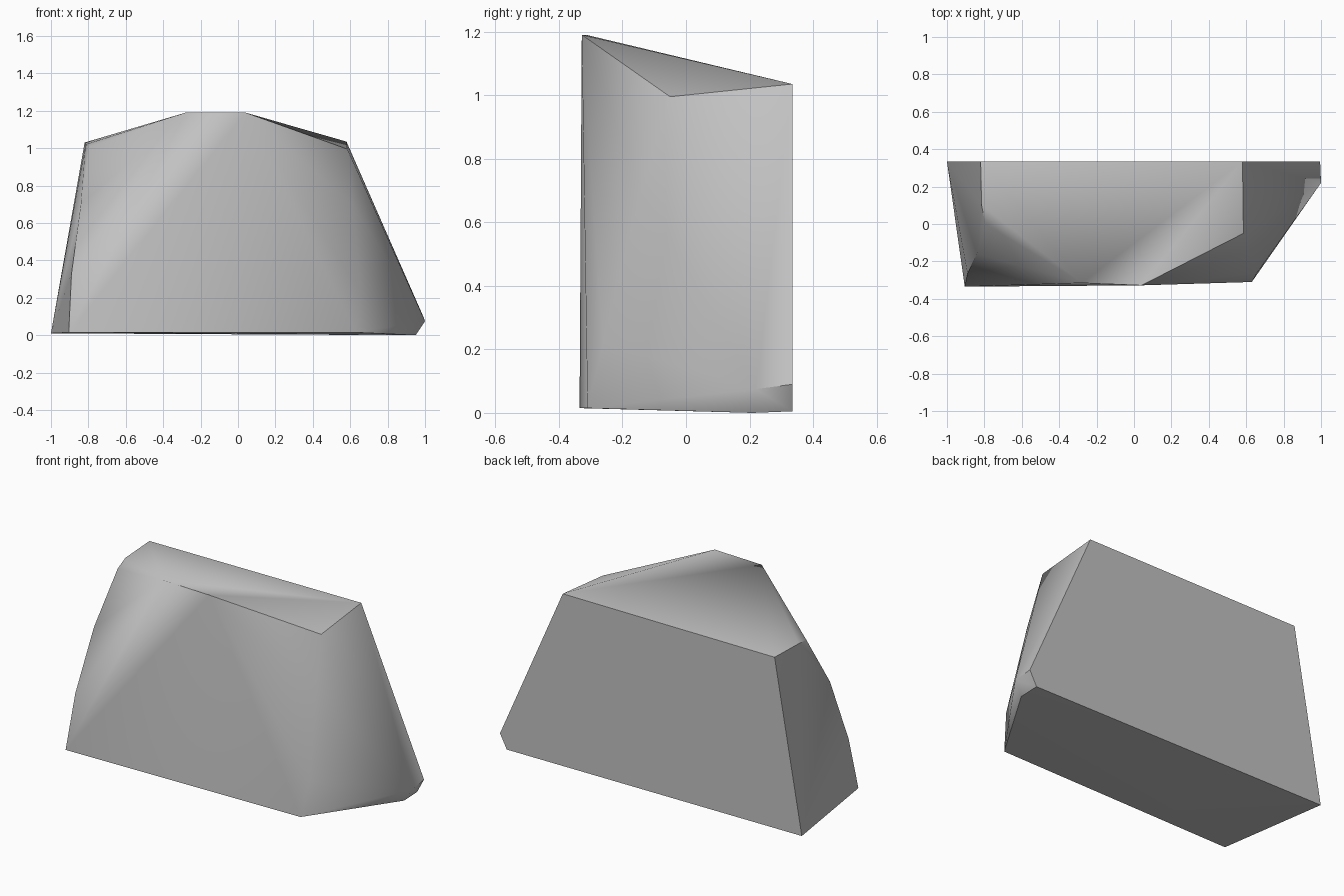
import bpy, bmesh, math

cube = bpy.data.objects.get("Cube")
if cube:
    bpy.data.objects.remove(cube, do_unlink=True)

# Stone material
stone = bpy.data.materials.new("grey stone")
stone.use_nodes = True
colour = (0.54, 0.54, 0.54, 1)
stone.diffuse_color = colour
bsdf = stone.node_tree.nodes["Principled BSDF"]
bsdf.inputs["Base Color"].default_value = colour
bsdf.inputs["Roughness"].default_value = 0.9

# Corners of the cut stone, grouped by region
back = [(-1, .335, .01), (-.82, .335, 1.03), (.58, .335, 1.035),
        (.995, .335, .09), (.95, .335, .005)]
front_base = [(-.905, -.335, .015), (.63, -.31, .015)]
crest = [(-.28, -.315, 1.19), (.04, -.328, 1.19)]
left_edge = [(-.815, .1, 1.02), (-.795, 0, 1.0),
             (-.84, -.16, .7), (-.89, -.265, .33)]
right_edge = [(.585, -.05, .995), (.615, -.14, .7), (.657, -.262, .22)]
right_chip = [(1, .22, .075), (.95, .21, 0)]

# Wrap the corners in a convex skin
bm = bmesh.new()
for co in back + front_base + crest + left_edge + right_edge + right_chip:
    bm.verts.new(co)
hull = bmesh.ops.convex_hull(bm, input=bm.verts)
loose = {v for v in hull["geom_interior"] + hull["geom_unused"]
         if isinstance(v, bmesh.types.BMVert)}
bmesh.ops.delete(bm, geom=list(loose), context='VERTS')
bmesh.ops.dissolve_limit(bm, angle_limit=math.radians(1),
                         verts=bm.verts, edges=bm.edges)
bmesh.ops.recalc_face_normals(bm, faces=bm.faces)

mesh = bpy.data.meshes.new("rock")
bm.to_mesh(mesh)
bm.free()
mesh.materials.append(stone)
rock = bpy.data.objects.new("rock", mesh)
bpy.context.collection.objects.link(rock)

# Soft facets at the front corners, crisp main edges
bpy.ops.object.select_all(action='DESELECT')
rock.select_set(True)
bpy.context.view_layer.objects.active = rock
bpy.ops.object.shade_smooth_by_angle(angle=math.radians(42))
